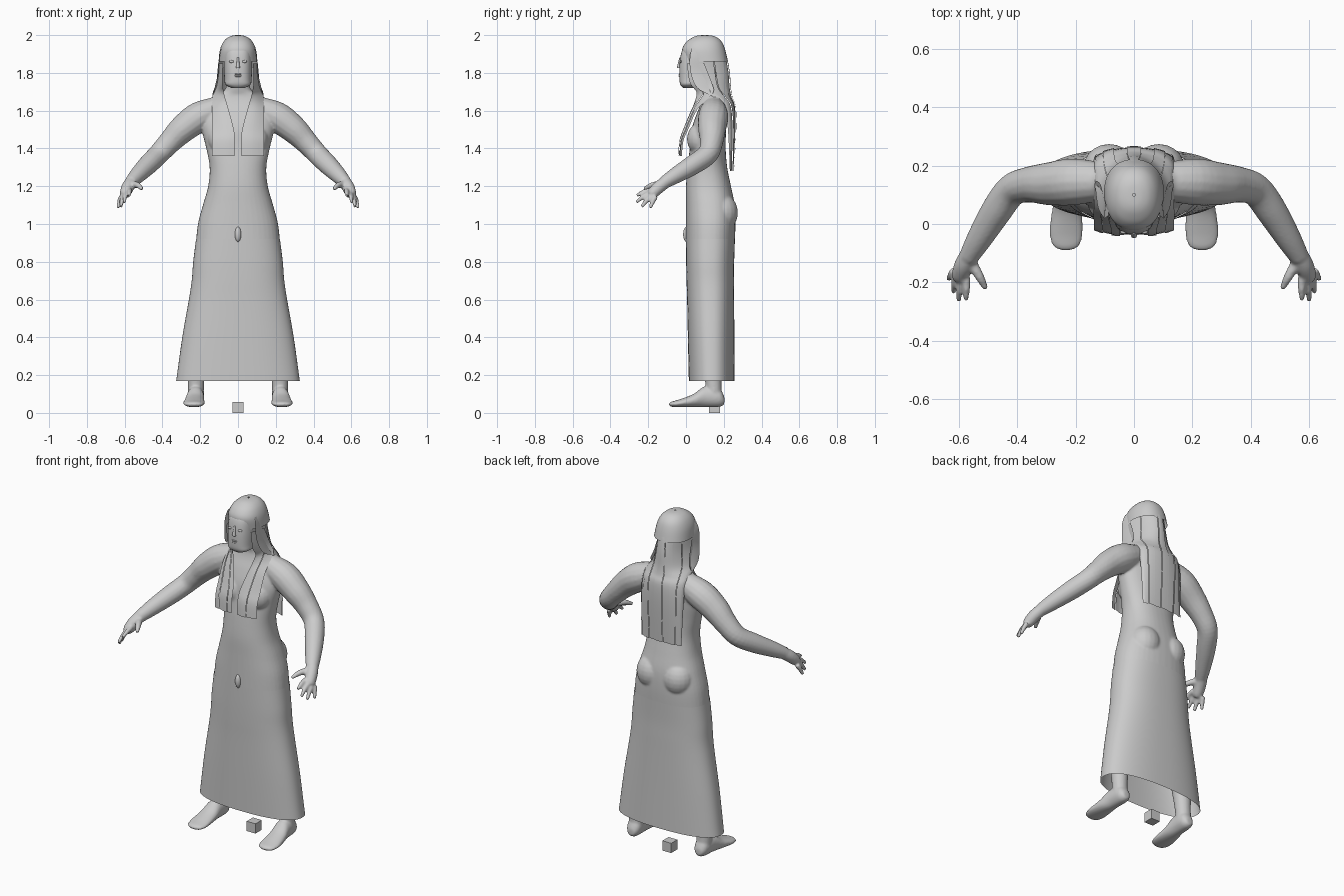
import bpy, bmesh
from math import sin, cos, pi, copysign
from mathutils import Vector, Matrix

if "Cube" in bpy.data.objects:
    bpy.data.objects.remove(bpy.data.objects["Cube"])


def spline(rows, n=5):
    """Catmull-Rom interpolation of tuples."""
    out = []
    for i in range(len(rows) - 1):
        a, b, c, d = (rows[max(0, min(len(rows) - 1, i + k))] for k in (-1, 0, 1, 2))
        for s in range(n):
            t = s / n
            out.append(tuple(0.5 * (2*q + (r-p)*t + (2*p-5*q+4*r-w)*t*t + (3*q-p-3*r+w)*t**3)
                             for p, q, r, w in zip(a, b, c, d)))
    return out + [tuple(rows[-1])]


def skin(bm, rings, closed=True, caps=True):
    vs = [[bm.verts.new(p) for p in r] for r in rings]
    n = len(vs[0])
    for a, b in zip(vs, vs[1:]):
        for j in range(n if closed else n - 1):
            k = (j + 1) % n
            bm.faces.new((a[j], a[k], b[k], b[j]))
    if closed and caps:
        bm.faces.new(vs[0])
        bm.faces.new(vs[-1])


def loft(bm, rows, e=2.0, caps=True, along_y=False, n=40):
    """Rows: height, centre x, half width, near, far (superellipse sections)."""
    rings = []
    for h, cx, hw, lo, hi in spline(rows):
        ring = []
        for j in range(n):
            c, s = cos(2*pi*j/n), sin(2*pi*j/n)
            x = cx + hw * copysign(abs(c)**(2/e), c)
            d = (lo+hi)/2 + (hi-lo)/2 * copysign(abs(s)**(2/e), s)
            ring.append((x, h, d) if along_y else (x, d, h))
        rings.append(ring)
    skin(bm, rings, caps=caps)


def tube(bm, rows, side=1, n=16):
    """Rows: x, y, z, radius."""
    pts = spline(rows)
    rings = []
    for i, (x, y, z, r) in enumerate(pts):
        d = Vector(pts[min(i+1, len(pts)-1)][:3]) - Vector(pts[max(i-1, 0)][:3])
        q = d.to_track_quat('Z', 'Y')
        ring = [Vector((x, y, z)) + q @ Vector((r*cos(2*pi*j/n), r*sin(2*pi*j/n), 0)) for j in range(n)]
        rings.append([(p.x*side, p.y, p.z) for p in ring])
    skin(bm, rings)


def ball(bm, c, r):
    bmesh.ops.create_uvsphere(bm, u_segments=20, v_segments=12, radius=1,
                              matrix=Matrix.Translation(c) @ Matrix.Diagonal((*r, 1)))


def finish(name, bm, voxel=0, smooth=0, mirror=False, flat=False):
    bmesh.ops.recalc_face_normals(bm, faces=bm.faces)
    me = bpy.data.meshes.new(name)
    bm.to_mesh(me)
    bm.free()
    ob = bpy.data.objects.new(name, me)
    bpy.context.collection.objects.link(ob)
    for p in me.polygons:
        p.use_smooth = not flat
    if voxel:
        m = ob.modifiers.new("merge", 'REMESH')
        m.mode, m.voxel_size, m.use_smooth_shade = 'VOXEL', voxel, True
        m = ob.modifiers.new("soften", 'SMOOTH')
        m.factor, m.iterations = 0.5, smooth
    if mirror:
        ob.modifiers.new("mirror", 'MIRROR').use_clip = False
    return ob


# Upper body: torso, bust, hips, arms and hands fused together
bm = bmesh.new()
loft(bm, [(.88, 0, .225, 0, .257), (1.0, 0, .212, 0, .262), (1.1, 0, .186, 0, .258),
          (1.2, 0, .158, 0, .238), (1.3, 0, .15, .008, .218), (1.4, 0, .168, .02, .21),
          (1.5, 0, .192, .03, .212), (1.58, 0, .198, .055, .215), (1.64, 0, .175, .08, .21),
          (1.68, 0, .125, .09, .2), (1.71, 0, .07, .085, .185), (1.78, 0, .055, .07, .18)], e=2.3)
for s in (-1, 1):
    ball(bm, (s*.08, .075, 1.45), (.08, .07, .085))
    ball(bm, (s*.085, .19, 1.06), (.09, .085, .1))
    tube(bm, [(.08, .145, 1.62, .06), (.2, .145, 1.57, .08), (.29, .138, 1.505, .074),
              (.36, .135, 1.435, .062), (.42, .115, 1.37, .056), (.475, .04, 1.315, .053),
              (.53, -.05, 1.26, .044), (.568, -.115, 1.22, .034)], s)
    # palm, thumb and four fingers
    tube(bm, [(.562, -.1, 1.228, .032), (.582, -.14, 1.198, .034), (.596, -.175, 1.165, .03),
              (.602, -.19, 1.152, .022)], s)
    tube(bm, [(.562, -.125, 1.21, .02), (.53, -.18, 1.205, .016), (.508, -.222, 1.185, .01)], s)
    for a, b in (((.574, -.185, 1.178), (.576, -.262, 1.15)), ((.595, -.19, 1.162), (.602, -.264, 1.115)),
                 ((.61, -.18, 1.148), (.62, -.235, 1.09)), ((.618, -.16, 1.145), (.636, -.19, 1.084))):
        m = [(p+q)/2 for p, q in zip(a, b)]
        tube(bm, [(*a, .014), (m[0], m[1], m[2]+.006, .013), (*b, .009)], s)
finish("upper_body", bm, .006, 8)

# Long skirt, open at the hem
bm = bmesh.new()
loft(bm, [(.17, 0, .327, .015, .258), (.4, 0, .295, .01, .256), (.6, 0, .26, .006, .255),
          (.7, 0, .245, .003, .255), (.8, 0, .237, .001, .255), (.92, 0, .222, 0, .259)],
     e=2.4, caps=False, n=64)
finish("skirt", bm)

# Legs and bare feet
bm = bmesh.new()
tube(bm, [(.12, .14, .9, .09), (.18, .14, .5, .065), (.215, .14, .28, .052),
          (.222, .145, .16, .043), (.222, .15, .07, .042)])
loft(bm, [(.203, .222, .02, .045, .085), (.175, .222, .04, .032, .13), (.1, .225, .045, .03, .14),
          (.04, .23, .052, .03, .1), (-.03, .233, .057, .03, .073), (-.075, .233, .045, .032, .06),
          (-.09, .233, .015, .04, .052)], along_y=True)
finish("leg_and_foot", bm, .006, 5, mirror=True)

# Ornament on the dress front
bm = bmesh.new()
ball(bm, (0, .003, .945), (.017, .018, .04))
finish("belly_ornament", bm)

# Small block on the ground between the feet
bm = bmesh.new()
bmesh.ops.create_cube(bm, size=.058, matrix=Matrix.Translation((0, .152, .029)))
finish("ground_block", bm, flat=True)

# Head with chin
bm = bmesh.new()
loft(bm, [(1.72, 0, .035, -.015, .06), (1.738, 0, .066, -.03, .09), (1.77, 0, .072, -.035, .15),
          (1.85, 0, .076, -.034, .19), (1.92, 0, .072, -.02, .19), (1.97, 0, .05, .02, .17)], e=2.7)
finish("head", bm)

# Facial features
bm = bmesh.new()
tube(bm, [(0, -.03, 1.88, .005), (0, -.036, 1.845, .008), (0, -.038, 1.825, .011)])
for z in (1.783, 1.793):
    ball(bm, (0, -.033, z), (.02, .006, .005))
for s in (-1, 1):
    ball(bm, (s*.034, -.028, 1.86), (.013, .006, .007))
finish("face_features", bm)

# Hair cap over the skull
bm = bmesh.new()
loft(bm, [(1.86, 0, .103, -.01, .222), (1.92, 0, .096, -.021, .208), (1.96, 0, .08, -.002, .192),
          (1.985, 0, .057, .03, .168), (1.997, 0, .03, .06, .14), (2.0, 0, .004, .095, .105)],
     e=2.2, caps=False)
finish("hair_cap", bm)


def strands(bm, rows, curve, count, div=4):
    """Split a hair sheet into vertical strands, each slightly layered."""
    for k in range(count):
        off = .004 * (k % 2)
        rings = []
        for r in spline(rows):
            ring = []
            for j in range(div + 1):
                x, y = curve(r, (k + j/div) / count)
                ring.append((x, y - off, r[0]))
            rings.append(ring)
        skin(bm, rings, closed=False)


# Back hair wrapping the head and hanging down; rows: z, half width, edge y, back y
bm = bmesh.new()
strands(bm, [(1.93, .088, .03, .2), (1.88, .1, .02, .218), (1.8, .106, .025, .232), (1.72, .124, .06, .238),
             (1.67, .135, .15, .247), (1.62, .138, .2, .264), (1.5, .138, .222, .266),
             (1.28, .132, .232, .254)],
        lambda r, t: (r[1]*sin((t-.5)*pi), r[2] + (r[3]-r[2])*cos((t-.5)*pi)), 9)
finish("back_hair", bm)

# Front locks over the chest; rows: z, inner x, inner y, outer x, outer y
bm = bmesh.new()
strands(bm, [(1.85, .08, .005, .105, .1), (1.75, .082, .02, .115, .14), (1.7, .076, .055, .132, .15),
             (1.66, .066, .05, .137, .115), (1.6, .048, .028, .138, .06), (1.5, .022, -.012, .138, .015),
             (1.44, .018, -.03, .137, -.01), (1.36, .018, -.036, .137, -.018)],
        lambda r, t: (r[1] + (r[3]-r[1])*t, r[2] + (r[4]-r[2])*t - .008*sin(t*pi)), 4)
finish("front_lock", bm, mirror=True)
